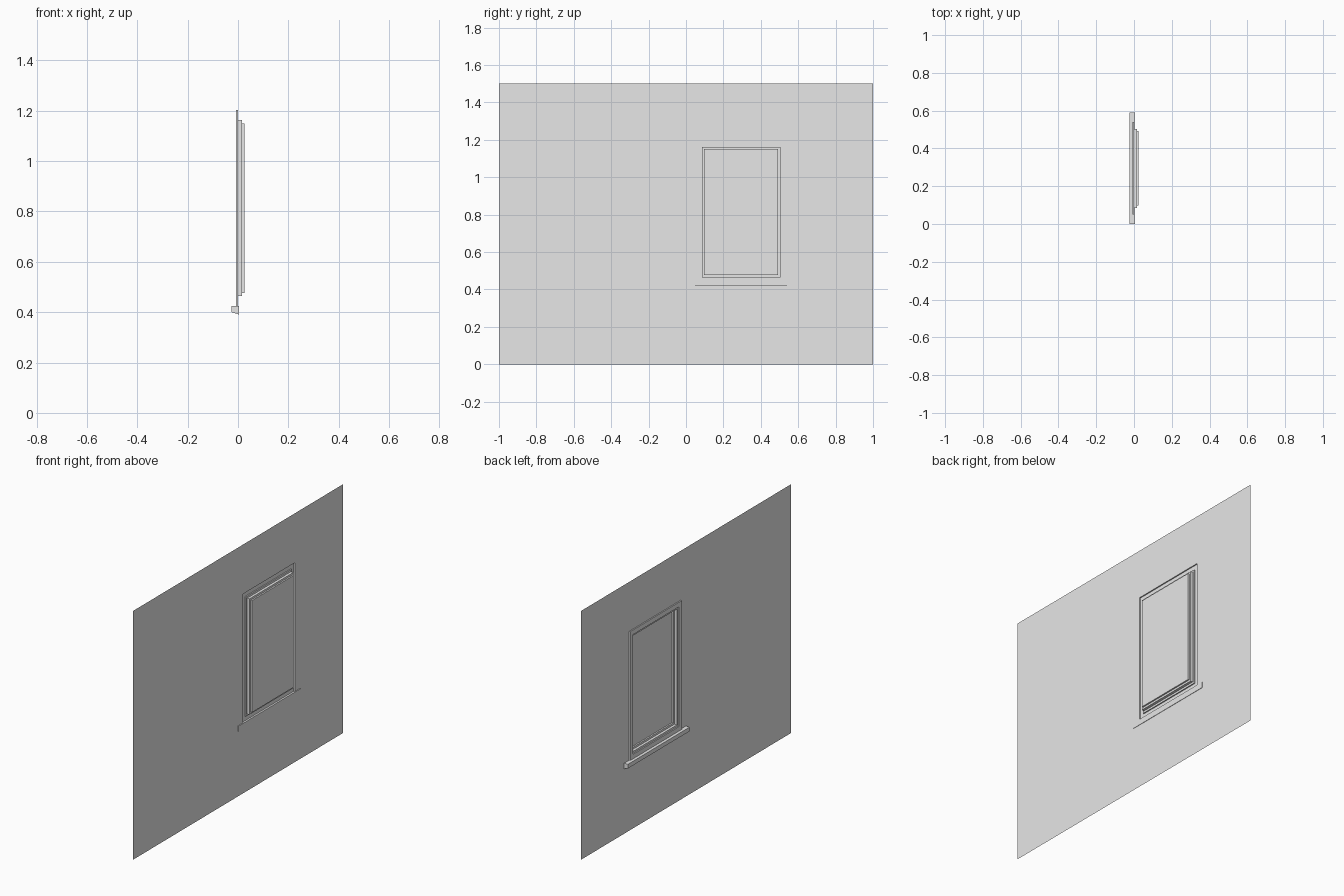
import bpy
import bmesh

if "Cube" in bpy.data.objects:
    bpy.data.objects.remove(bpy.data.objects["Cube"], do_unlink=True)

# Single painted plaster colour
grey = bpy.data.materials.new("light_grey")
grey.use_nodes = True
colour = (0.8, 0.8, 0.8, 1)
grey.diffuse_color = colour
grey.node_tree.nodes["Principled BSDF"].inputs["Base Color"].default_value = colour


def finish(bm, name):
    mesh = bpy.data.meshes.new(name)
    bm.to_mesh(mesh)
    bm.free()
    mesh.materials.append(grey)
    obj = bpy.data.objects.new(name, mesh)
    bpy.context.collection.objects.link(obj)
    return obj


def rect(x, half_y, half_z, cy=0.295, cz=0.813):
    """Four corners of an upright rectangle at depth x."""
    return [(x, cy + sy * half_y, cz + sz * half_z)
            for sy, sz in ((-1, -1), (1, -1), (1, 1), (-1, 1))]


def stepped_sheet(name, rects, fill=False):
    """Join nested rectangles into a thin sheet facing -x."""
    bm = bmesh.new()
    loops = [[bm.verts.new(p) for p in r] for r in rects]
    for a, b in zip(loops, loops[1:]):
        for i in range(4):
            j = (i + 1) % 4
            bm.faces.new((b[i], b[j], a[j], a[i]))
    if fill:
        bm.faces.new(loops[-1][::-1])
    return finish(bm, name)


def extrude_along_y(name, profile, y0, y1):
    bm = bmesh.new()
    face = bm.faces.new([bm.verts.new((x, y0, z)) for x, z in profile])
    ext = bmesh.ops.extrude_face_region(bm, geom=[face], use_keep_orig=True)
    moved = [v for v in ext["geom"] if isinstance(v, bmesh.types.BMVert)]
    bmesh.ops.translate(bm, verts=moved, vec=(0, y1 - y0, 0))
    bmesh.ops.recalc_face_normals(bm, faces=bm.faces)
    return finish(bm, name)


# Nested window outlines (half width, half height)
trim = (0.246, 0.389)
trim_inner = (0.219, 0.361)
jamb = (0.209, 0.349)
sash = (0.198, 0.337)

# Wall with the window opening
stepped_sheet("wall", [rect(0, 1, 0.75, 0, 0.75), rect(0, *trim)])

# Raised trim around the opening
stepped_sheet("window_trim", [rect(0, *trim), rect(-0.007, *trim),
                              rect(-0.007, *trim_inner), rect(0, *trim_inner)])

# Recessed jamb, stepping in to the sash
stepped_sheet("window_jamb", [rect(0, *trim_inner), rect(0, *jamb),
                              rect(0.016, *jamb), rect(0.016, *sash)])

# Sash reveal closed by the pane
stepped_sheet("window_pane", [rect(0.016, *sash), rect(0.025, *sash)], fill=True)

# Sill with a sloping underside
extrude_along_y("window_sill", [(-0.025, 0.425), (0.004, 0.425),
                                (0.004, 0.39), (-0.025, 0.40)], 0.001, 0.589)
